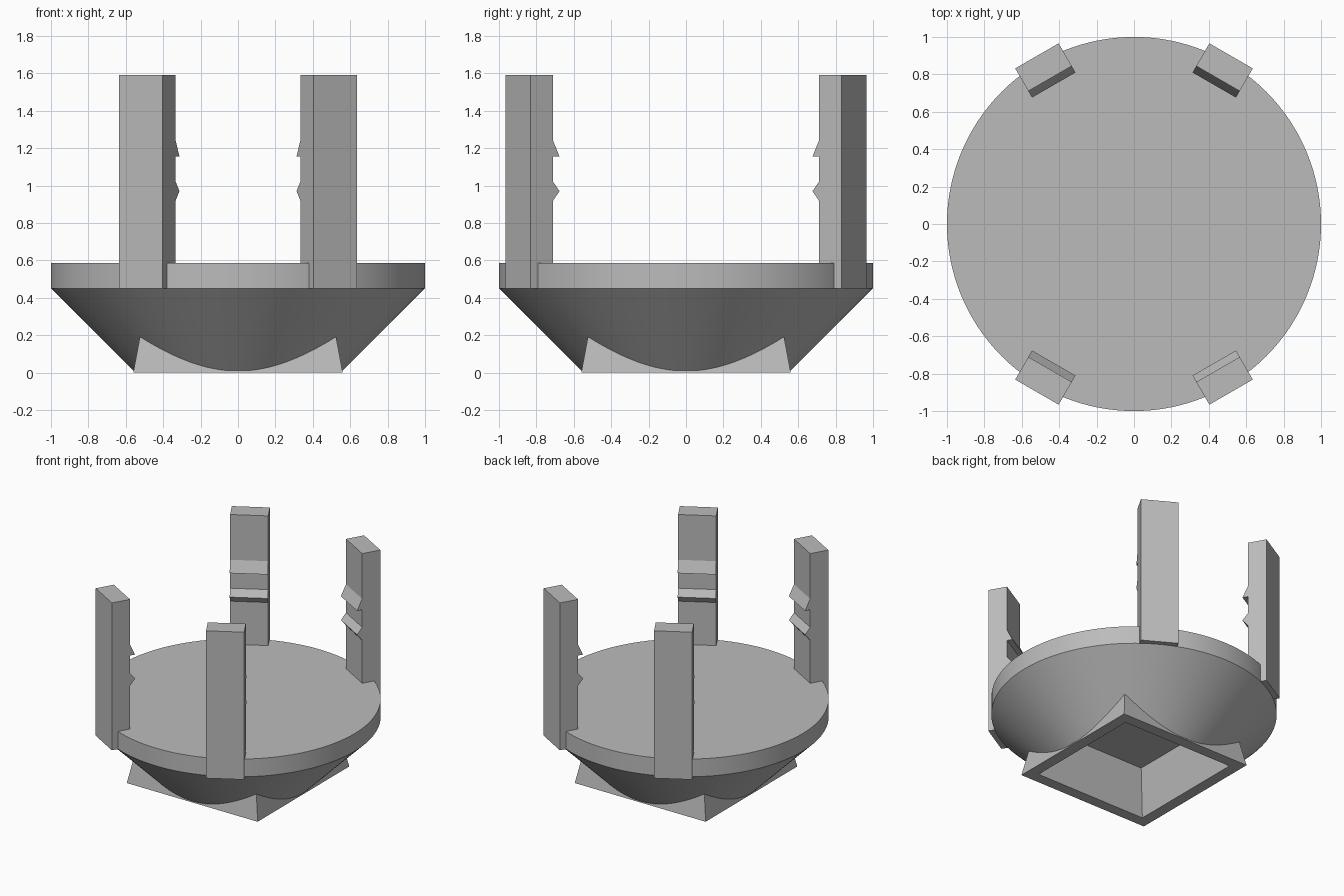
import bpy, bmesh, math
from mathutils import Matrix

if "Cube" in bpy.data.objects:
    bpy.data.objects.remove(bpy.data.objects["Cube"])

grey = bpy.data.materials.new("plain grey")
grey.use_nodes = True
colour = (0.5, 0.5, 0.5, 1)
grey.diffuse_color = colour
grey.node_tree.nodes["Principled BSDF"].inputs["Base Color"].default_value = colour


def add_object(name, bm):
    bmesh.ops.recalc_face_normals(bm, faces=bm.faces)
    mesh = bpy.data.meshes.new(name)
    bm.to_mesh(mesh)
    bm.free()
    mesh.materials.append(grey)
    ob = bpy.data.objects.new(name, mesh)
    bpy.context.collection.objects.link(ob)
    return ob


def stack(name, sides, rings, turn=0.0):
    """Closed solid through (radius, height) rings."""
    bm = bmesh.new()
    loops = []
    for r, z in rings:
        angles = [turn + math.tau * i / sides for i in range(sides)]
        loops.append([bm.verts.new((r * math.cos(a), r * math.sin(a), z)) for a in angles])
    for low, high in zip(loops, loops[1:]):
        for i in range(sides):
            j = (i + 1) % sides
            bm.faces.new((low[i], low[j], high[j], high[i]))
    bm.faces.new(loops[0])
    bm.faces.new(loops[-1])
    return add_object(name, bm)


def square_stack(name, rings):
    return stack(name, 4, [(h * math.sqrt(2), z) for h, z in rings], math.pi / 4)


def activate(ob):
    bpy.ops.object.select_all(action="DESELECT")
    ob.select_set(True)
    bpy.context.view_layer.objects.active = ob


# Round plate with a conical underside, and the tapered square foot
body = stack("round_plate", 128, [(0.56, 0.01), (1, 0.45), (1, 0.587)])
foot = square_stack("square_foot", [(0.56, 0), (0.485, 0.4)])

# Pocket hollowed out of the underside
pocket = square_stack("pocket_cutter", [(0.48, -0.03), (0.41, 0.35)])
pocket.hide_render = True
for ob in (body, foot):
    activate(ob)
    cut = ob.modifiers.new("pocket", "BOOLEAN")
    cut.operation = "DIFFERENCE"
    cut.solver = "EXACT"
    cut.object = pocket
    bpy.ops.object.modifier_apply(modifier=cut.name)
bpy.data.objects.remove(pocket)
activate(body)
bpy.ops.object.shade_smooth_by_angle(angle=math.radians(30))

# Upright posts: side profile (radius, height) with a ridge and a hook inside
inner, outer, tip = 0.898, 1.038, 0.858
profile = [(outer, 0.45), (outer, 1.59), (inner, 1.59),
           (inner, 1.24), (tip, 1.155), (inner, 1.155),
           (inner, 1.02), (tip, 0.97), (inner, 0.92), (inner, 0.45)]
half_width = 0.134


def post(name, degrees):
    bm = bmesh.new()
    side = bm.faces.new([bm.verts.new((r, -half_width, z)) for r, z in profile])
    grown = bmesh.ops.extrude_face_region(bm, geom=[side], use_keep_orig=True)
    moved = [v for v in grown["geom"] if isinstance(v, bmesh.types.BMVert)]
    bmesh.ops.translate(bm, verts=moved, vec=(0, 2 * half_width, 0))
    bm.transform(Matrix.Rotation(math.radians(degrees), 4, "Z"))
    return add_object(name, bm)


for name, degrees in (("back_left_post", 60), ("back_right_post", 120),
                      ("front_right_post", 240), ("front_left_post", 300)):
    post(name, degrees)
